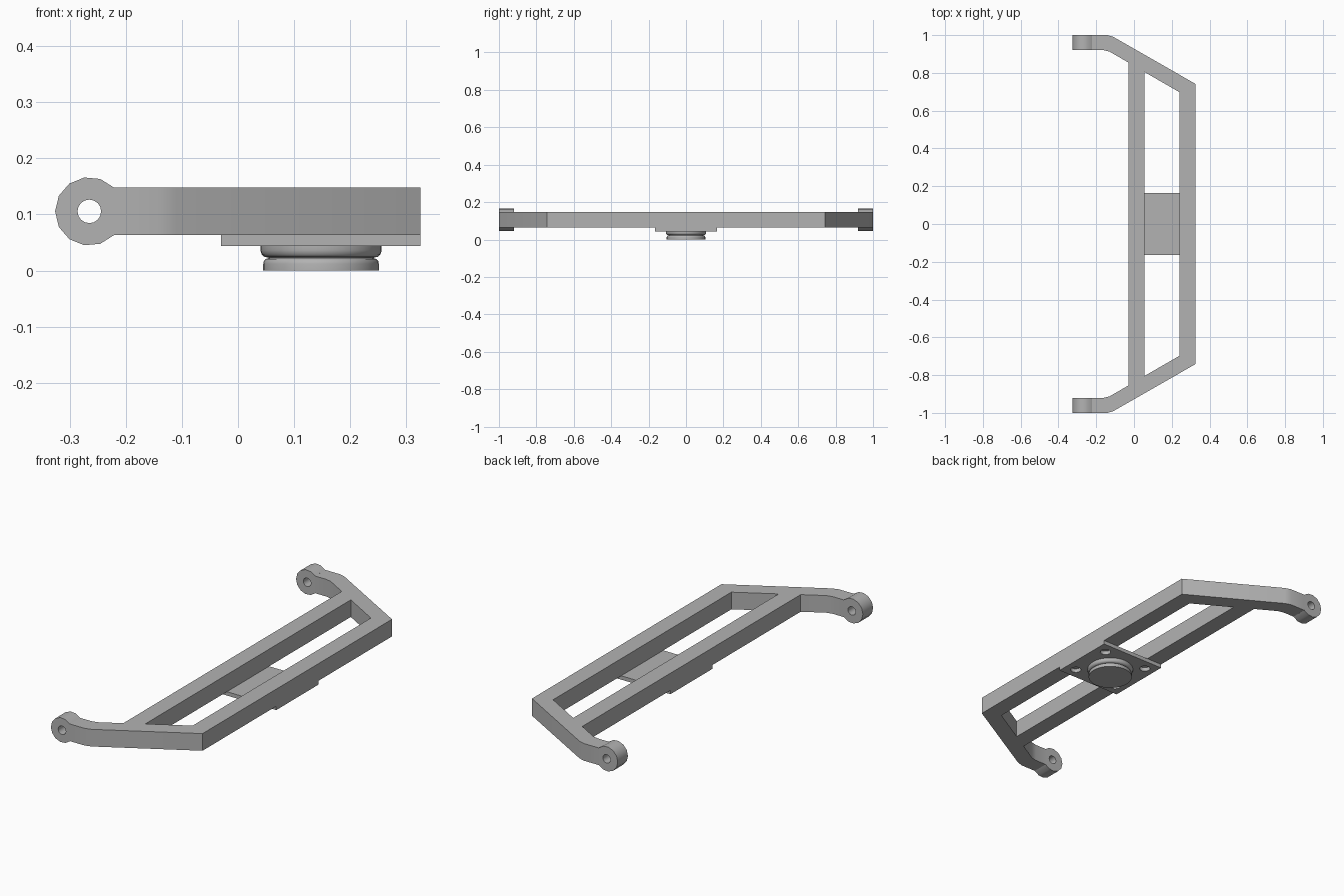
import bpy, bmesh
from math import radians, cos, sin, tau
from mathutils import Vector

cube = bpy.data.objects.get("Cube")
if cube:
    bpy.data.objects.remove(cube, do_unlink=True)

GREY = (0.45, 0.45, 0.45, 1.0)
metal = bpy.data.materials.new("grey metal")
metal.use_nodes = True
metal.diffuse_color = GREY
metal.node_tree.nodes["Principled BSDF"].inputs["Base Color"].default_value = GREY


def finish(bm, name):
    """Turn a bmesh into a named, softly shaded object."""
    bmesh.ops.recalc_face_normals(bm, faces=bm.faces)
    mesh = bpy.data.meshes.new(name)
    bm.to_mesh(mesh)
    bm.free()
    mesh.materials.append(metal)
    obj = bpy.data.objects.new(name, mesh)
    bpy.context.collection.objects.link(obj)
    bpy.ops.object.select_all(action="DESELECT")
    obj.select_set(True)
    bpy.context.view_layer.objects.active = obj
    bpy.ops.object.shade_smooth_by_angle(angle=radians(35))
    return obj


def extrude_loops(name, loops, depth):
    """Fill an outline with holes and extrude it along depth."""
    bm = bmesh.new()
    for loop in loops:
        verts = [bm.verts.new(p) for p in loop]
        for a, b in zip(verts, verts[1:] + verts[:1]):
            bm.edges.new((a, b))
    bmesh.ops.triangle_fill(bm, edges=bm.edges[:], use_beauty=True, normal=Vector(depth))
    top = bmesh.ops.extrude_face_region(bm, geom=bm.faces[:])["geom"]
    moved = [g for g in top if isinstance(g, bmesh.types.BMVert)]
    bmesh.ops.translate(bm, verts=moved, vec=depth)
    bmesh.ops.dissolve_limit(bm, angle_limit=radians(1), verts=bm.verts[:], edges=bm.edges[:])
    return finish(bm, name)


def circle(x, y, r, n):
    return [(x + r * cos(tau * i / n), y + r * sin(tau * i / n)) for i in range(n)]


def mirrored(half):
    """Close a half outline across y = 0."""
    return half + [(x, -y) for x, y in reversed(half)]


def at_z(points, z):
    return [(x, y, z) for x, y in points]


FRAME_Z, FRAME_H = 0.063, 0.085
EAR_X, EAR_Z, EAR_R = -0.265, 0.1055, 0.061
NECK = radians(44.2)
NECK_X = EAR_X + EAR_R * cos(NECK)

# Frame: two long rails joined by angled arms, with one long opening
outer = [(-0.03, 0.855), (-0.13, 0.913), (-0.16, 0.92), (NECK_X, 0.92),
         (NECK_X, 1.0), (-0.14, 1.0), (-0.11, 0.991), (0.325, 0.742)]
opening = [(0.055, 0.805), (0.24, 0.698)]
extrude_loops("frame", [at_z(mirrored(outer), FRAME_Z),
                        at_z(mirrored(opening), FRAME_Z)], (0, 0, FRAME_H))

# Pivot ears with a cross hole at both arm ends
sweep = tau - 2 * NECK
ear = [(EAR_X + EAR_R * cos(NECK + sweep * i / 10),
        EAR_Z + EAR_R * sin(NECK + sweep * i / 10)) for i in range(11)]
for side, y in (("right", -1.0), ("left", 0.92)):
    loops = [[(x, y, z) for x, z in pts] for pts in (ear, circle(EAR_X, EAR_Z, 0.021, 16))]
    extrude_loops("pivot_ear_" + side, loops, (0, 0.08, 0))

# Mounting plate with four bolt holes
plate = mirrored([(-0.03, 0.165), (0.325, 0.165)])
holes = [circle(x, y, 0.025, 16) for x in (0.025, 0.27) for y in (-0.11, 0.11)]
extrude_loops("mounting_plate", [at_z(p, 0.044) for p in [plate] + holes], (0, 0, 0.019))

# Round foot: grooved disc spun from a profile
profile = [(0, 0.044), (0.108, 0.044), (0.108, 0.036), (0.106, 0.029), (0.101, 0.0245),
           (0.094, 0.023), (0.094, 0.022), (0.099, 0.0205), (0.102, 0.017),
           (0.103, 0.012), (0.103, 0), (0, 0)]
bm = bmesh.new()
verts = [bm.verts.new((r, 0, z)) for r, z in profile]
edges = [bm.edges.new(pair) for pair in zip(verts, verts[1:])]
bmesh.ops.spin(bm, geom=verts + edges, cent=(0, 0, 0), axis=(0, 0, 1),
               angle=tau, steps=40, use_merge=True)
bmesh.ops.remove_doubles(bm, verts=bm.verts[:], dist=0.0002)
finish(bm, "round_foot").location = (0.148, 0, 0)
